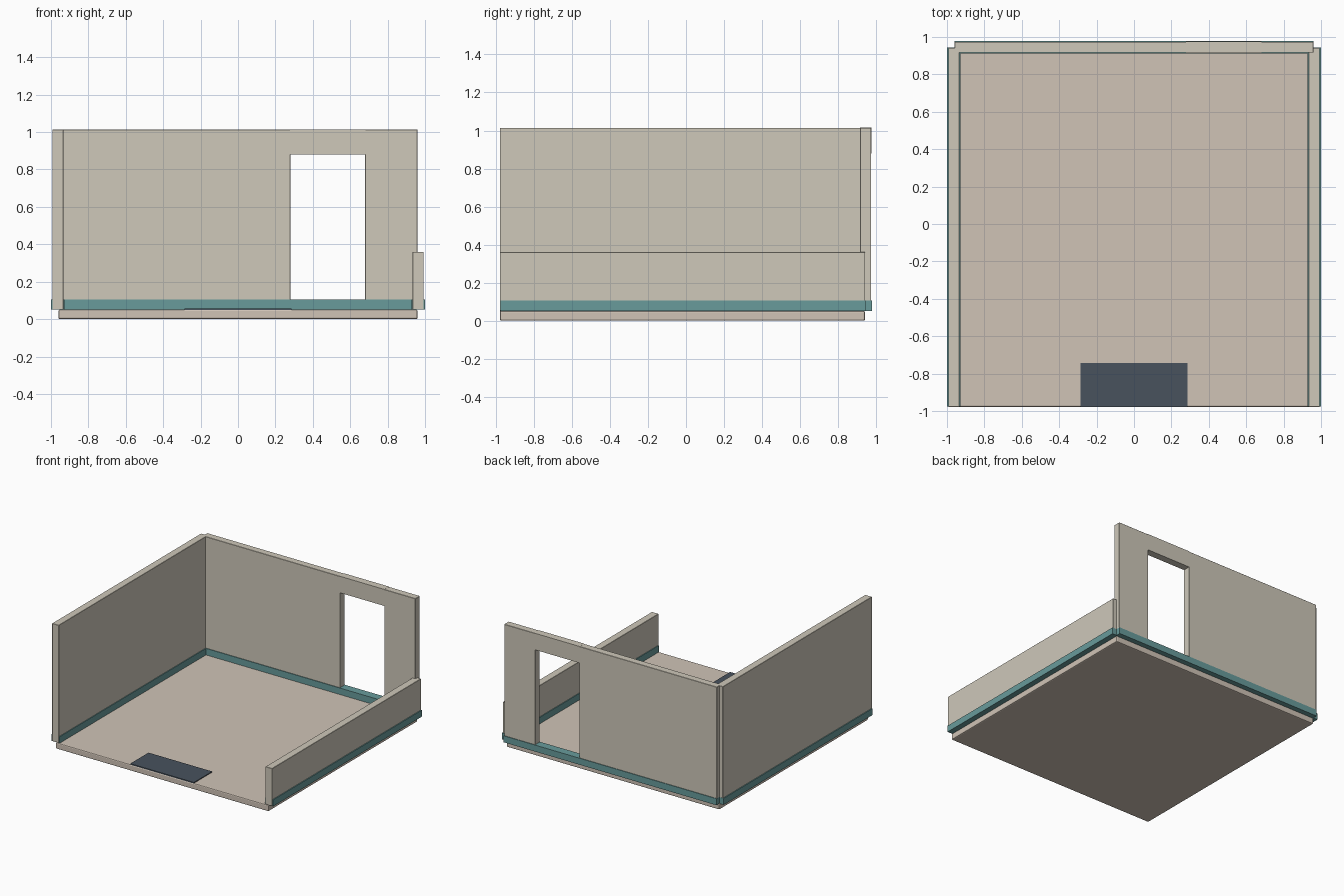
import bpy

if "Cube" in bpy.data.objects:
    bpy.data.objects.remove(bpy.data.objects["Cube"])


def material(name, rgb):
    m = bpy.data.materials.new(name)
    m.diffuse_color = (*rgb, 1)
    m.use_nodes = True
    m.node_tree.nodes["Principled BSDF"].inputs["Base Color"].default_value = m.diffuse_color
    return m


WALL = material("plaster", (0.62, 0.58, 0.49))
FLOOR = material("floor_stone", (0.63, 0.55, 0.47))
TRIM = material("teal_trim", (0.14, 0.33, 0.33))
MAT = material("dark_mat", (0.065, 0.085, 0.11))


def box(name, x, y, z, mat, bevel=0.0, segments=1):
    """Box from (min, max) ranges, optionally with bevelled edges."""
    bpy.ops.mesh.primitive_cube_add(size=1, location=[sum(r) / 2 for r in (x, y, z)])
    ob = bpy.context.object
    ob.name = name
    ob.scale = [r[1] - r[0] for r in (x, y, z)]
    bpy.ops.object.transform_apply(location=False, rotation=False, scale=True)
    ob.data.materials.append(mat)
    if bevel:
        mod = ob.modifiers.new("edge", 'BEVEL')
        mod.width = bevel
        mod.segments = segments
    return ob


FRONT, SIDE_END = -0.979, 0.942
BASE, TOP, LOW_TOP, TRIM_TOP = 0.053, 1.014, 0.36, 0.105
BACK = (0.916, 0.974)

# floor slab and entry mat
box("floor_slab", (-0.96, 0.96), (FRONT, SIDE_END), (0, 0.051), FLOOR, 0.008, 2)
box("entry_mat", (-0.287, 0.287), (FRONT, -0.744), (0.049, 0.058), MAT)

# tall left wall and low right wall, each wrapped by a baseboard
for side, sx, top in (("left", -1, TOP), ("right", 1, LOW_TOP)):
    box(side + "_wall", sorted((sx * 0.933, sx * 0.993)), (FRONT, SIDE_END),
        (BASE, top), WALL, 0.002)
    box(side + "_baseboard", sorted((sx * 0.927, sx * 1.0)), (FRONT + 0.003, SIDE_END + 0.001),
        (BASE - 0.001, TRIM_TOP), TRIM)

# back wall pieces around the doorway
box("back_wall_left", (-0.96, 0.28), BACK, (BASE, TOP), WALL, 0.002)
box("back_wall_right", (0.68, 0.96), BACK, (BASE, TOP), WALL, 0.002)
box("door_lintel", (0.278, 0.682), (0.915, 0.975), (0.88, TOP + 0.001), WALL)

# back baseboard, running across the doorway as a threshold
box("back_baseboard", (-0.961, 0.961), (0.911, 0.979), (BASE - 0.001, TRIM_TOP), TRIM)
